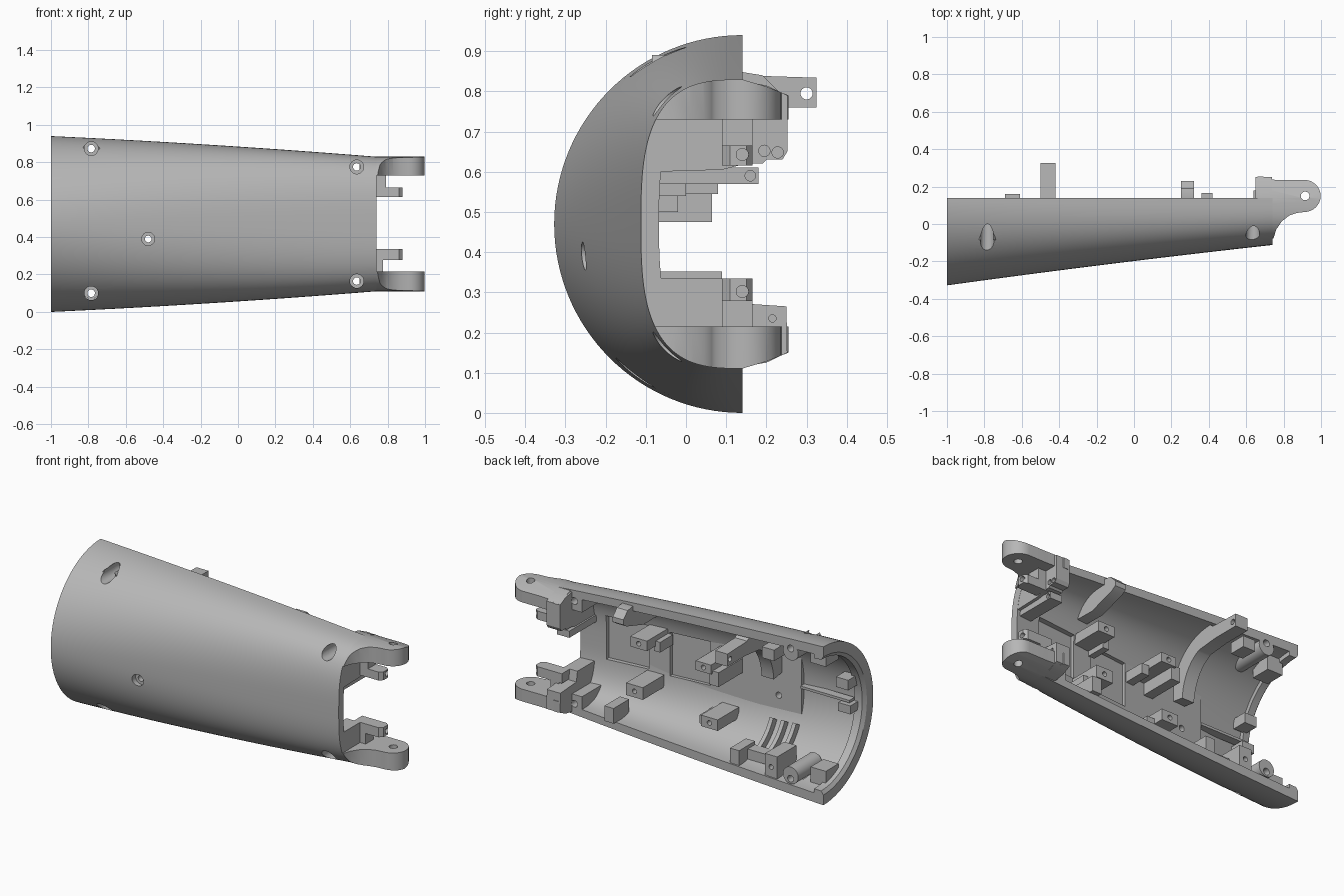
import bpy, bmesh, math

old = bpy.data.objects.get("Cube")
if old:
    bpy.data.objects.remove(old, do_unlink=True)

grey = bpy.data.materials.new("plain grey")
grey.use_nodes = True
grey.diffuse_color = (0.47, 0.47, 0.47, 1)
grey.node_tree.nodes["Principled BSDF"].inputs["Base Color"].default_value = grey.diffuse_color
RIM_Y, MID_Z = 0.14, 0.47


def depth(x):
    return 0.338 - 0.122 * x + 0.008 * x * x


def section(x, t, inset=0.0):
    """Point (y, z) on the shell cross-section, from top rim (0) to bottom rim (pi)."""
    e = 2 / (2 + (x + 1) / 1.74)
    half = 0.414 - 0.066 * x - 0.01 * x * x - inset
    s, c = max(0.0, math.sin(t)), math.cos(t)
    return (RIM_Y - (depth(x) - inset) * s ** e,
            MID_Z + half * math.copysign(abs(c) ** e, c))


def arc(x, t0, t1, inset, n=18):
    return [section(x, t0 + (t1 - t0) * i / n, inset) for i in range(n + 1)]


def finish(name, bm):
    bmesh.ops.recalc_face_normals(bm, faces=bm.faces)
    mesh = bpy.data.meshes.new(name)
    bm.to_mesh(mesh)
    bm.free()
    mesh.materials.append(grey)
    ob = bpy.data.objects.new(name, mesh)
    bpy.context.collection.objects.link(ob)
    return ob


def prism(name, pts, lo, hi, axis="X"):
    """Extrude a flat outline along one axis."""
    def place(p, h):
        return {"X": (h, p[0], p[1]), "Y": (p[0], h, p[1]), "Z": (p[0], p[1], h)}[axis]
    bm = bmesh.new()
    a = [bm.verts.new(place(p, lo)) for p in pts]
    b = [bm.verts.new(place(p, hi)) for p in pts]
    bm.faces.new(a)
    bm.faces.new(b)
    for i in range(len(pts)):
        j = (i + 1) % len(pts)
        bm.faces.new((a[i], a[j], b[j], b[i]))
    return finish(name, bm)


def box(name, x0, x1, y0, y1, z0, z1):
    return prism(name, [(y0, z0), (y1, z0), (y1, z1), (y0, z1)], x0, x1)


def disc(name, u, v, r, lo, hi, axis="Y"):
    ring = [(u + r * math.cos(k * math.pi / 16), v + r * math.sin(k * math.pi / 16))
            for k in range(32)]
    return prism(name, ring, lo, hi, axis)


def cut(targets, cutter, operation="DIFFERENCE"):
    cutter.hide_render = True
    for ob in targets:
        bpy.context.view_layer.objects.active = ob
        mod = ob.modifiers.new("cut", "BOOLEAN")
        mod.operation, mod.solver, mod.object = operation, "EXACT", cutter
        bpy.ops.object.modifier_apply(modifier=mod.name)
    bpy.data.objects.remove(cutter, do_unlink=True)


def mirror_z(pts):
    return [(p, 2 * MID_Z - q) for p, q in pts]


# Tapered half shell with a thicker lip at the wide end
stations = [(-1, 0.06), (-0.985, 0.08), (-0.94, 0.08), (-0.94, 0.055)]
stations += [(-0.94 + 1.68 * i / 12, 0.055 - 0.01 * i / 12) for i in range(1, 13)]
bm = bmesh.new()
loops = []
for x, wall in stations:
    outline = arc(x, 0, math.pi, 0, 64) + arc(x, math.pi, 0, wall, 64)
    loops.append([bm.verts.new((x, y, z)) for y, z in outline])
count = len(loops[0])
for a, b in zip(loops, loops[1:]):
    for i in range(count):
        j = (i + 1) % count
        bm.faces.new((a[i], a[j], b[j], b[i]))
for ring in (loops[0], loops[-1]):
    for i in range(count // 2 - 1):
        bm.faces.new((ring[i], ring[i + 1], ring[-2 - i], ring[-1 - i]))
shell = finish("shell", bm)


# Flat inner floor with two sunken windows
def floor_y(x):
    return -0.072 - 0.092 * (0.74 - x)


floor = prism("floor_plate", [(-0.62, floor_y(-0.62)), (0.74, floor_y(0.74)),
              (0.74, 0.14 - depth(0.74) * 0.9), (-0.62, 0.14 - depth(-0.62) * 0.9)],
              0.31, 0.65, "Z")
for x0, x1, z0, z1 in ((0.32, 0.58, 0.36, 0.62), (-0.06, 0.19, 0.35, 0.61)):
    cut([shell, floor], prism("window_cutter", [(x0, floor_y(x0) - 0.02), (x1, floor_y(x1) - 0.02),
        (x1, floor_y(x1) + 0.1), (x0, floor_y(x0) + 0.1)], z0, z1, "Z"))

# Corner blocks that hold the screws at the narrow end
corner = arc(0.66, 0, 0.8, 0.008) + [(-0.04, 0.72), (RIM_Y, 0.72)]
corners = [prism("upper_corner_block", corner, 0.585, 0.655),
           prism("lower_corner_block", mirror_z(corner), 0.585, 0.655)]

# End blocks, upper and lower
top_block = arc(0.73, 0, 1.05, 0.006) + [(-0.075, 0.6), (0.09, 0.605), (0.15, 0.62), (0.19, 0.62),
            (0.2, 0.63), (0.24, 0.63), (0.252, 0.65), (0.252, 0.79), (0.2, 0.815)]
low_block = mirror_z(arc(0.73, 0, 1.05, 0.006)) + [(-0.075, 0.335), (0.09, 0.335), (0.1, 0.275),
            (0.25, 0.265), (0.252, 0.15), (0.2, 0.125)]
blocks = [prism("upper_end_block", top_block, 0.65, 0.739),
          prism("lower_end_block", low_block, 0.65, 0.739)]
for block, y, z, r in ((0, 0.195, 0.652, 0.014), (0, 0.228, 0.648, 0.014),
                       (1, 0.215, 0.235, 0.009), (1, -0.072, 0.235, 0.009)):
    cut([blocks[block]], disc("hole_cutter", y, z, r, 0.69, 1, "X"))

# Counterbored screw holes, with round bosses at the wide end
for x, z in ((-0.785, 0.873), (-0.785, 0.1), (0.635, 0.775), (0.635, 0.165)):
    side = 1 if z > MID_Z else -1
    targets = [shell] + corners + blocks
    if x < 0:
        targets = [shell, disc("screw_boss", x, z - side * 0.02, 0.05, -0.085, RIM_Y)]
    cut(targets, disc("bore_cutter", x, z, 0.037, -0.5, 0.06))
    cut(targets, disc("hole_cutter", x, z, 0.02, -0.5, RIM_Y + 0.005))
cut([shell, floor], disc("hole_cutter", -0.48, 0.39, 0.018, -0.5, 0.5))
cut([shell], disc("bore_cutter", -0.48, 0.39, 0.035, -0.5, -0.225))

# Clevis arms, trimmed to the shell's rounded end section
arm = [(0.66, 0.255), (0.69, 0.255), (0.71, 0.238), (0.8, 0.235)]
arm += [(0.91 + 0.088 * math.sin(a * math.pi / 16), 0.15 + 0.086 * math.cos(a * math.pi / 16))
        for a in range(17)]
arm += [(0.87, 0.059), (0.83, 0.045), (0.79, 0.014), (0.76, -0.03), (0.745, -0.08), (0.7, -0.08),
        (0.7, 0.1), (0.66, 0.1)]
for name, low, high in (("upper_arm", 0.73, 0.9), ("lower_arm", 0.05, 0.215)):
    ob = prism(name, arm, low, high, "Z")
    envelope = arc(0.74, 0, math.pi, 0.0, 64) + [(0.2, 0.128), (0.26, 0.152), (0.26, 0.788), (0.2, 0.812)]
    cut([ob], prism("end_envelope", envelope, 0.5, 1.2), "INTERSECT")
    cut([ob], disc("pin_cutter", 0.915, 0.15, 0.023, 0, 1, "Z"))

# Small lugs beside the arms
for name, z0, z1, hole in (("upper_lug", 0.615, 0.665, 0.643), ("lower_lug", 0.278, 0.335, 0.302)):
    outline = [(0.7, 0.09), (0.86, 0.09), (0.88, 0.11), (0.88, 0.15), (0.86, 0.165), (0.7, 0.165)]
    lug = prism(name, outline, z0, z1, "Z")
    cut([lug], disc("hole_cutter", 0.14, hole, 0.015, 0.8, 1, "X"))
box("upper_lug_web", 0.72, 0.79, 0.09, 0.165, 0.64, 0.74)
box("lower_lug_web", 0.72, 0.775, 0.09, 0.165, 0.21, 0.3)
shelf = box("upper_shelf", 0.64, 0.72, -0.08, 0.18, 0.57, 0.61)
cut([shelf], disc("hole_cutter", 0.16, 0.59, 0.013, 0.68, 1, "X"))

# Curved ribs carrying the tall tabs
large = arc(-0.46, 0.1, 1.45, 0.03) + arc(-0.46, 1.45, 0.4, 0.145) + [
    (0.16, 0.76), (0.325, 0.76), (0.325, 0.834), (0.14, 0.84)]
rib = prism("large_rib", large, -0.5, -0.42)
cut([rib], disc("hole_cutter", 0.3, 0.795, 0.015, -1, 0, "X"))
small = arc(0.29, 0.1, 1.0, 0.03) + [
    (0.04, 0.7), (0.2, 0.75), (0.23, 0.77), (0.23, 0.8), (0.19, 0.84), (0.14, 0.848)]
prism("small_rib", small, 0.25, 0.32)
for x in (-0.47, -0.54, -0.61):
    prism("saddle_rib", arc(x, 2.1, 2.75, 0.03) + arc(x, 2.75, 2.1, 0.09), x - 0.012, x + 0.012)

# Mounting bars and blocks inside the shell: x, y and z ranges
mounts = {
    "upper_mount": (0.2, 0.31, -0.12, 0.08, 0.57, 0.63),
    "upper_mount_step": (0.17, 0.21, -0.12, 0.0, 0.54, 0.6),
    "middle_mount": (-0.22, -0.12, -0.16, 0.08, 0.545, 0.6),
    "middle_mount_step": (-0.26, -0.2, -0.16, 0.065, 0.475, 0.56),
    "middle_mount_foot": (-0.12, -0.07, -0.15, -0.02, 0.5, 0.56),
    "lower_mount": (0.22, 0.33, -0.11, 0.09, 0.28, 0.352),
    "lower_mount_step": (0.31, 0.36, -0.1, 0.02, 0.25, 0.31),
    "lower_tab": (0.36, 0.42, 0.02, 0.165, 0.13, 0.22),
    "low_middle_mount": (-0.25, -0.14, -0.14, 0.06, 0.21, 0.275),
    "low_middle_step": (-0.15, -0.09, -0.13, 0.0, 0.19, 0.24),
    "rear_low_mount": (-0.69, -0.61, -0.05, 0.13, 0.06, 0.2),
    "rear_low_bar": (-0.62, -0.4, -0.02, 0.05, 0.09, 0.15),
    "rear_low_post": (-0.44, -0.38, -0.02, 0.13, 0.07, 0.17),
    "rear_tab": (-0.69, -0.61, 0.06, 0.16, 0.78, 0.845),
    "rear_floor_bar": (-0.94, -0.62, -0.24, -0.19, 0.465, 0.48),
    "rim_lug_low": (-0.96, -0.88, -0.26, -0.17, 0.41, 0.46),
    "rim_lug_high": (-0.96, -0.88, -0.24, -0.15, 0.56, 0.62),
    "rim_block_low": (-0.96, -0.86, -0.06, 0.06, 0.07, 0.16),
    "rim_block_high": (-0.96, -0.86, -0.06, 0.06, 0.78, 0.87),
}
for name, size in mounts.items():
    ob = box(name, *size)
    if name.endswith("mount"):
        x0, x1, y0, y1, z0, z1 = size
        cut([ob], disc("hole_cutter", (x0 + x1) / 2, (z0 + z1) / 2, 0.014, y1 - 0.06, 1))

# Smooth curved faces, keep hard edges
bpy.ops.object.select_all(action="DESELECT")
for ob in bpy.context.scene.objects:
    if ob.type == "MESH" and ob.data.materials and ob.data.materials[0] == grey:
        ob.select_set(True)
        bpy.context.view_layer.objects.active = ob
bpy.ops.object.shade_smooth_by_angle(angle=math.radians(30))
